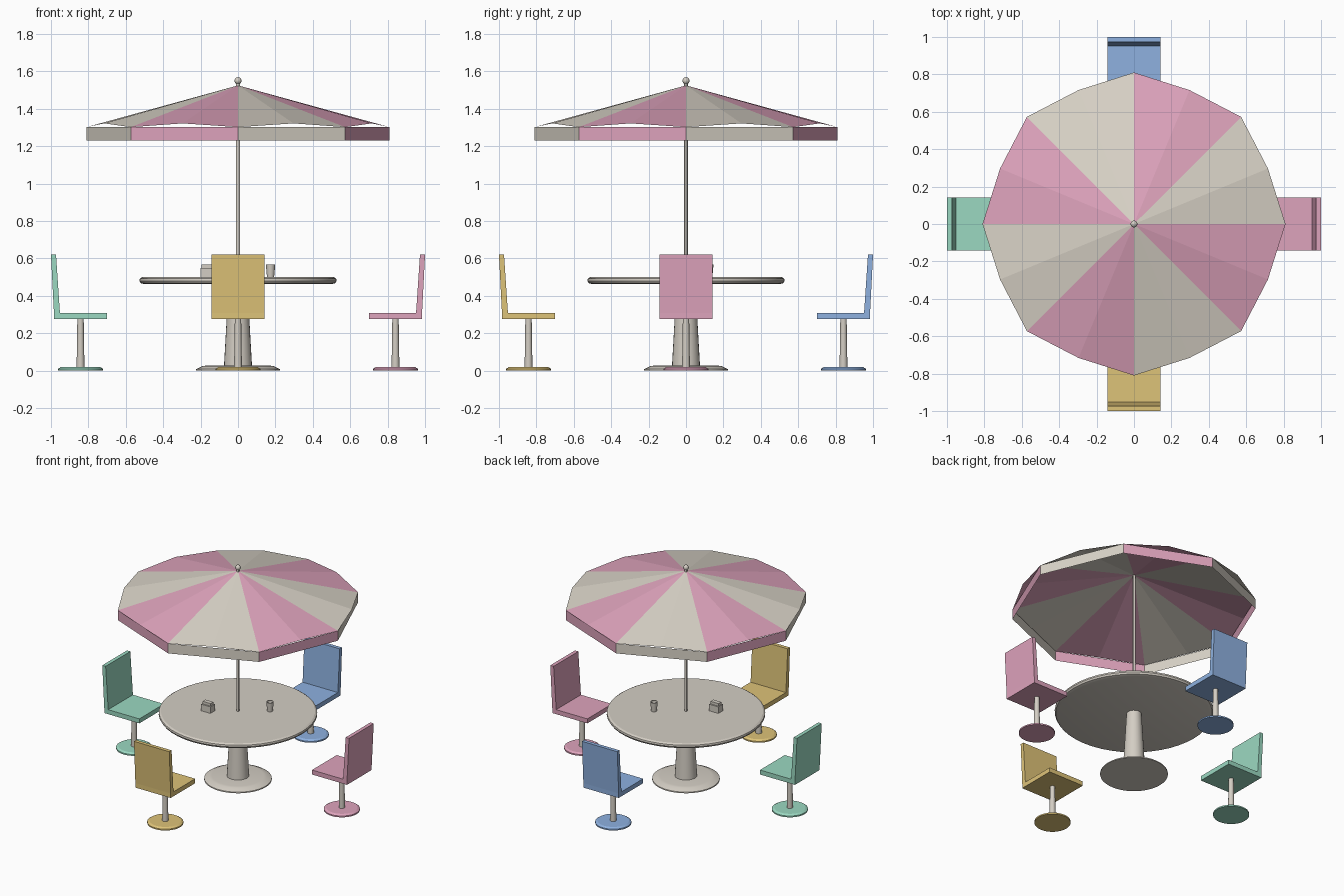
import bpy, bmesh
from math import sin, cos, pi, radians
from mathutils import Matrix

cube = bpy.data.objects.get("Cube")
if cube:
    bpy.data.objects.remove(cube, do_unlink=True)


def material(name, rgb):
    lin = [((c / 255 + 0.055) / 1.055) ** 2.4 for c in rgb] + [1.0]
    m = bpy.data.materials.new(name)
    m.use_nodes = True
    m.diffuse_color = lin
    m.node_tree.nodes["Principled BSDF"].inputs["Base Color"].default_value = lin
    return m


cream = material("cream", (218, 212, 200))
stone = material("stone white", (212, 206, 196))
pink = material("pink", (222, 163, 188))
yellow = material("yellow", (222, 195, 120))
blue = material("blue", (142, 177, 224))
green = material("green", (155, 216, 193))


def finish(name, bm, mats, smooth=False, matrix=Matrix(), normals=True):
    if normals:
        bmesh.ops.recalc_face_normals(bm, faces=bm.faces)
    mesh = bpy.data.meshes.new(name)
    bm.to_mesh(mesh)
    bm.free()
    for m in mats:
        mesh.materials.append(m)
    ob = bpy.data.objects.new(name, mesh)
    bpy.context.collection.objects.link(ob)
    ob.matrix_world = matrix
    if smooth:
        bpy.ops.object.select_all(action="DESELECT")
        ob.select_set(True)
        bpy.context.view_layer.objects.active = ob
        bpy.ops.object.shade_smooth_by_angle(angle=radians(30))
    return ob


def lathe(name, profile, mat, segs=32, matrix=Matrix()):
    """Closed turned solid from (radius, height) pairs."""
    bm = bmesh.new()
    rings = [[bm.verts.new((r * cos(2 * pi * i / segs), r * sin(2 * pi * i / segs), z))
              for i in range(segs)] for r, z in profile]
    for a, b in zip(rings, rings[1:]):
        for i in range(segs):
            j = (i + 1) % segs
            bm.faces.new((a[i], a[j], b[j], b[i]))
    bm.faces.new(rings[0])
    bm.faces.new(rings[-1])
    return finish(name, bm, [mat], True, matrix)


def slab(name, profile, half_width, mat, matrix=Matrix()):
    """Side outline of (y, z) points extruded along x."""
    bm = bmesh.new()
    face = bm.faces.new([bm.verts.new((-half_width, y, z)) for y, z in profile])
    out = bmesh.ops.extrude_face_region(bm, geom=[face])
    verts = [v for v in out["geom"] if isinstance(v, bmesh.types.BMVert)]
    bmesh.ops.translate(bm, verts=verts, vec=(2 * half_width, 0, 0))
    return finish(name, bm, [mat], matrix=matrix)


def box(y0, y1, z0, z1):
    return [(y0, z0), (y1, z0), (y1, z1), (y0, z1)]


# Table
lathe("table_top", [(0.50, 0.462), (0.52, 0.468), (0.527, 0.48), (0.525, 0.492), (0.512, 0.5)],
      stone, 48)
lathe("table_pedestal", [(0.075, 0.022), (0.05, 0.465)], stone, 24)
lathe("table_base", [(0.225, 0), (0.224, 0.008), (0.19, 0.024), (0.17, 0.027)], stone, 40)

# Umbrella pole and finial
lathe("umbrella_pole", [(0.011, 0.48), (0.011, 1.535)], stone, 12)
bm = bmesh.new()
bmesh.ops.create_uvsphere(bm, u_segments=12, v_segments=8, radius=0.019)
finish("umbrella_finial", bm, [stone], True, Matrix.Translation((0, 0, 1.55)))

# Canopy: eight panels folded along the middle, alternating colours
bm = bmesh.new()
apex = bm.verts.new((0, 0, 1.525))
rim = []
for i in range(16):
    r, z = (0.775, 1.322) if i % 2 else (0.81, 1.302)
    rim.append(bm.verts.new((r * cos(i * pi / 8), r * sin(i * pi / 8), z)))
for i in range(16):
    f = bm.faces.new((apex, rim[i], rim[(i + 1) % 16]))
    f.material_index = (i // 2) % 2
finish("umbrella_canopy", bm, [cream, pink], normals=False)

# Hanging valance: eight straight strips
bm = bmesh.new()
rows = [[bm.verts.new((0.81 * cos(i * pi / 4), 0.81 * sin(i * pi / 4), z)) for i in range(8)]
        for z in (1.23, 1.302)]
for i in range(8):
    j = (i + 1) % 8
    f = bm.faces.new((rows[0][i], rows[0][j], rows[1][j], rows[1][i]))
    f.material_index = i % 2
finish("umbrella_valance", bm, [cream, pink], normals=False)

# Four chairs around the table
for side, mat, angle in (("front", yellow, 0), ("left", pink, 90),
                         ("back", blue, 180), ("right", green, 270)):
    turn = Matrix.Rotation(radians(angle), 4, "Z")
    centre = turn @ Matrix.Translation((0, -0.842, 0))
    slab(side + "_chair_seat", box(-0.984, -0.70, 0.275, 0.308), 0.143, mat, turn)
    slab(side + "_chair_back",
         [(-0.984, 0.308), (-0.952, 0.308), (-0.973, 0.62), (-1.0, 0.62)], 0.143, mat, turn)
    lathe(side + "_chair_post", [(0.021, 0.015), (0.017, 0.277)], stone, 16, centre)
    lathe(side + "_chair_base", [(0.12, 0), (0.12, 0.01), (0.105, 0.019)], mat, 32, centre)

# Cup, hollow at the top
lathe("cup", [(0.019, 0.5), (0.025, 0.567), (0.021, 0.567), (0.018, 0.515)], stone, 16,
      Matrix.Translation((0.174, 0.122, 0)))

# Napkin holder with a stack of napkins
spot = Matrix.Translation((-0.163, -0.114, 0))
slab("napkin_holder", box(-0.026, 0.026, 0.5, 0.548), 0.037, stone, spot)
slab("napkins", box(-0.016, 0.016, 0.548, 0.567), 0.032, stone, spot)
